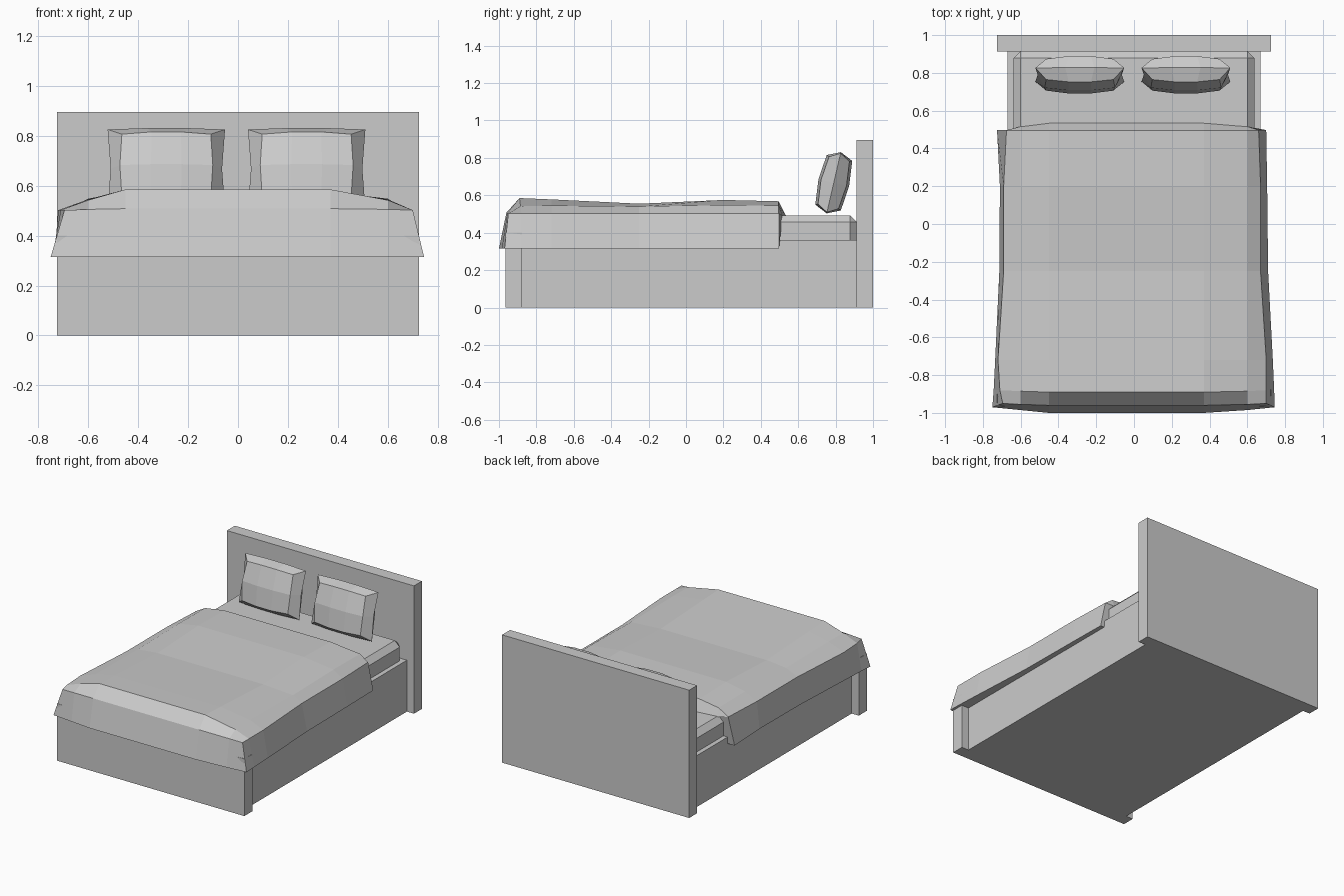
import bpy, bmesh
from mathutils import Matrix, Vector
from math import radians

if "Cube" in bpy.data.objects:
    bpy.data.objects.remove(bpy.data.objects["Cube"])


def finish(name, bm):
    bmesh.ops.remove_doubles(bm, verts=bm.verts, dist=0.0005)
    bmesh.ops.recalc_face_normals(bm, faces=bm.faces)
    me = bpy.data.meshes.new(name)
    bm.to_mesh(me)
    bm.free()
    ob = bpy.data.objects.new(name, me)
    bpy.context.collection.objects.link(ob)
    return ob


def box(name, half_x, y0, y1, z0, z1, bevel=0):
    bm = bmesh.new()
    bmesh.ops.create_cube(bm, size=1)
    for v in bm.verts:
        v.co = (v.co.x * 2 * half_x,
                (y0 + y1) / 2 + v.co.y * (y1 - y0),
                (z0 + z1) / 2 + v.co.z * (z1 - z0))
    if bevel:
        bmesh.ops.bevel(bm, geom=bm.edges[:], offset=bevel, segments=1, affect='EDGES')
    return finish(name, bm)


# Frame and mattress
box("headboard", 0.725, 0.912, 1.0, 0, 0.895)
box("footboard", 0.725, -0.965, -0.877, 0, 0.40)
box("bed_base", 0.67, -0.88, 0.915, 0, 0.36)
box("mattress", 0.638, -0.88, 0.915, 0.28, 0.493, 0.037)


# Blanket: cross-sections along the bed, each from left hem to right hem
def section(y, hem_l, sh_l, sh_r, hem_r, z_edge, z_top, y_hem=None, y_mid=None, z_sh=0.502):
    yh = y if y_hem is None else y_hem
    ym = y if y_mid is None else y_mid
    return [(-hem_l, yh, 0.315), (-sh_l, y, z_sh), (-0.6, (y + ym) / 2, z_edge),
            (-0.45, ym, z_top), (0.37, ym, z_top), (0.6, (y + ym) / 2, z_edge),
            (sh_r, y, z_sh), (hem_r, yh, 0.315)]


rows = [
    section(0.497, 0.725, 0.675, 0.66, 0.70, 0.49, 0.49, y_mid=0.535),
    section(0.495, 0.725, 0.675, 0.66, 0.70, 0.545, 0.568),
    section(0.20, 0.71, 0.69, 0.67, 0.705, 0.548, 0.575),
    section(-0.25, 0.713, 0.69, 0.67, 0.71, 0.54, 0.555),
    section(-0.72, 0.735, 0.72, 0.70, 0.735, 0.545, 0.578),
    section(-0.88, 0.743, 0.71, 0.70, 0.742, 0.542, 0.585, y_mid=-0.89),
    section(-0.95, 0.75, 0.695, 0.70, 0.745, 0.505, 0.508, y_hem=-0.97, y_mid=-0.96),
    [(-0.75, -0.97, 0.315), (-0.75, -0.97, 0.315), (-0.6, -0.985, 0.315), (-0.45, -1.0, 0.315),
     (0.37, -1.0, 0.315), (0.6, -0.985, 0.315), (0.745, -0.97, 0.315), (0.745, -0.97, 0.315)],
]
bm = bmesh.new()
grid = [[bm.verts.new(p) for p in r] for r in rows]
n = len(rows[0])
for a, b in zip(grid, grid[1:]):
    for i in range(n):
        j = (i + 1) % n
        bm.faces.new((a[i], a[j], b[j], b[i]))
for end in (grid[0], grid[-1]):
    bm.faces.new(end)
finish("blanket", bm)


# Pillows: front panel, pinched seam ring, back panel
def pillow(name, x):
    bm = bmesh.new()
    us, vs = (-1, -0.33, 0.33, 1), (-1, 0, 1)
    V = {}
    tilt = Matrix.Translation((x, 0.79, 0.667)) @ Matrix.Rotation(radians(-13), 4, 'X')
    for k in range(3):
        for i, u in enumerate(us):
            for j, v in enumerate(vs):
                if k == 1 and 0 < i < 3 and j == 1:
                    continue
                mid_u, mid_v = abs(u) < 1, v == 0
                hu, hv = (0.235, 0.162) if k == 1 else (0.178, 0.13)
                if mid_v:
                    hu += -0.012 if k == 1 else 0.008
                if mid_u:
                    hv += 0.006
                w = (0.056 + 0.014 * mid_u + 0.014 * mid_v) * (k - 1)
                V[k, i, j] = bm.verts.new(tilt @ Vector((u * hu, w, v * hv)))
    for k in (0, 2):
        for i in range(3):
            for j in range(2):
                bm.faces.new([V[k, i, j], V[k, i + 1, j], V[k, i + 1, j + 1], V[k, i, j + 1]])
    ring = [(0, 0), (1, 0), (2, 0), (3, 0), (3, 1), (3, 2), (2, 2), (1, 2), (0, 2), (0, 1)]
    for a, b in zip(ring, ring[1:] + ring[:1]):
        for k in (0, 1):
            bm.faces.new([V[(k, *a)], V[(k, *b)], V[(k + 1, *b)], V[(k + 1, *a)]])
    finish(name, bm)


pillow("pillow_left", -0.287)
pillow("pillow_right", 0.275)
